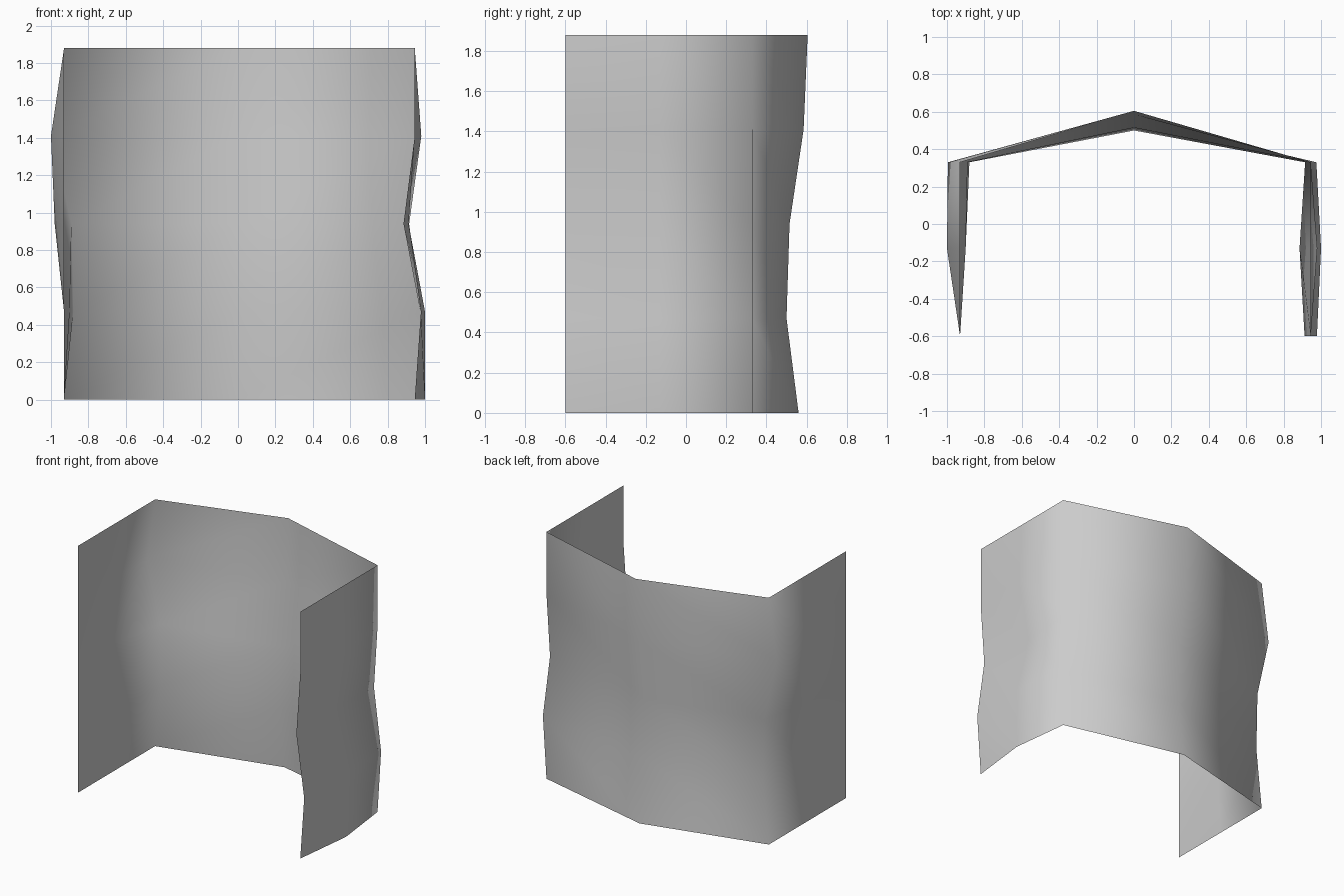
import bpy
import bmesh

if "Cube" in bpy.data.objects:
    bpy.data.objects.remove(bpy.data.objects["Cube"])

# Plan depth of each vertical fold; the middle fold (back ridge) varies by row
WALL_Y = (-0.60, -0.13, 0.33)
ROW_Z = (0.0, 0.47, 0.94, 1.41, 1.88)
RIDGE_Y = (0.56, 0.50, 0.515, 0.585, 0.605)

# Sideways wobble of each wall, per row: front edge, middle fold, back corner
LEFT_X = ((-0.93, -0.93, -0.93),
          (-0.93, -0.90, -0.88),
          (-0.93, -0.98, -0.89),
          (-0.93, -1.00, -0.995),
          (-0.93, -0.93, -0.93))
RIGHT_X = ((0.945, 1.00, 0.945),
           (0.978, 1.00, 0.975),
           (0.912, 0.885, 0.915),
           (0.945, 0.98, 0.945),
           (0.945, 0.945, 0.945))

# Single gray colour
gray = bpy.data.materials.new("light_gray")
gray.diffuse_color = (0.6, 0.6, 0.6, 1)
gray.use_nodes = True
gray.node_tree.nodes["Principled BSDF"].inputs["Base Color"].default_value = gray.diffuse_color

# Three-sided screen: one open sheet lofted through the rows
bm = bmesh.new()
rows = []
for z, ridge, left, right in zip(ROW_Z, RIDGE_Y, LEFT_X, RIGHT_X):
    plan = list(zip(left, WALL_Y)) + [(0.0, ridge)]
    plan += list(zip(right, WALL_Y))[::-1]
    rows.append([bm.verts.new((x, y, z)) for x, y in plan])
for low, high in zip(rows, rows[1:]):
    for i in range(len(low) - 1):
        face = bm.faces.new((low[i], high[i], high[i + 1], low[i + 1]))
        face.smooth = True

mesh = bpy.data.meshes.new("screen_panel")
bm.to_mesh(mesh)
bm.free()
mesh.materials.append(gray)
panel = bpy.data.objects.new("screen_panel", mesh)
bpy.context.collection.objects.link(panel)
